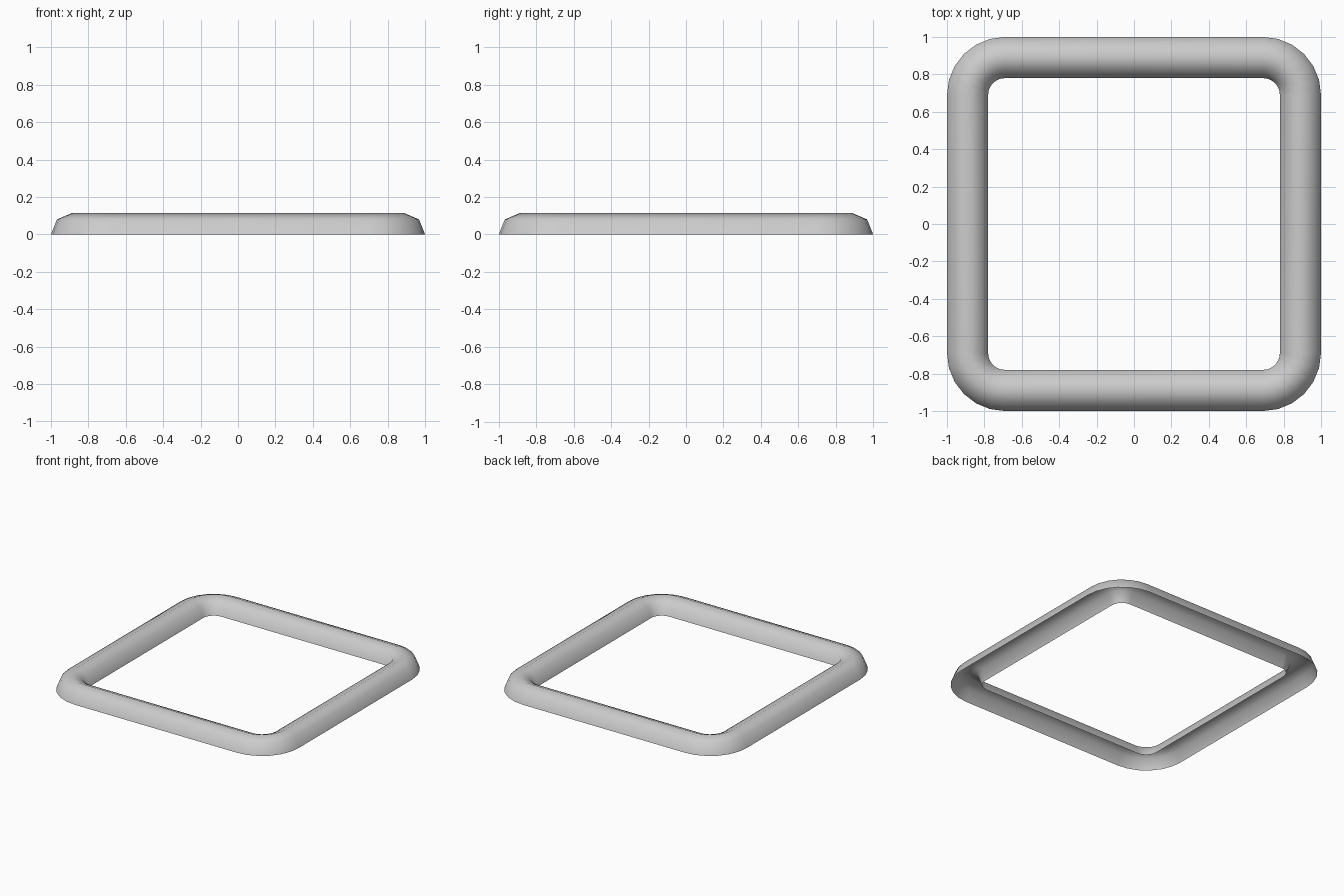
import bpy, bmesh, math

if "Cube" in bpy.data.objects:
    bpy.data.objects.remove(bpy.data.objects["Cube"])

TUBE = 0.11      # half-round moulding radius
CENTRE = 0.69    # corner arc centre
ARC = 0.20       # corner radius of the moulding centreline
STEPS = 6        # segments per corner
SIDES = 4        # segments across the half-round profile

# Square frame: open half-round profile swept around a rounded square
bm = bmesh.new()
rings = []
for q in range(4):
    mid = math.radians(45 + 90 * q)
    cx = math.copysign(CENTRE, math.cos(mid))
    cy = math.copysign(CENTRE, math.sin(mid))
    for s in range(STEPS + 1):
        a = math.radians(90 * (q + s / STEPS))
        ring = []
        for k in range(SIDES + 1):
            t = math.pi * k / SIDES
            r = ARC + TUBE * math.cos(t)
            ring.append(bm.verts.new((cx + r * math.cos(a), cy + r * math.sin(a),
                                      TUBE * math.sin(t) * 1.03)))
        rings.append(ring)

for i, ring in enumerate(rings):
    nxt = rings[(i + 1) % len(rings)]
    for k in range(SIDES):
        bm.faces.new((ring[k], nxt[k], nxt[k + 1], ring[k + 1])).smooth = True

mesh = bpy.data.meshes.new("square_frame")
bm.to_mesh(mesh)
bm.free()
frame = bpy.data.objects.new("square_frame", mesh)
bpy.context.collection.objects.link(frame)
